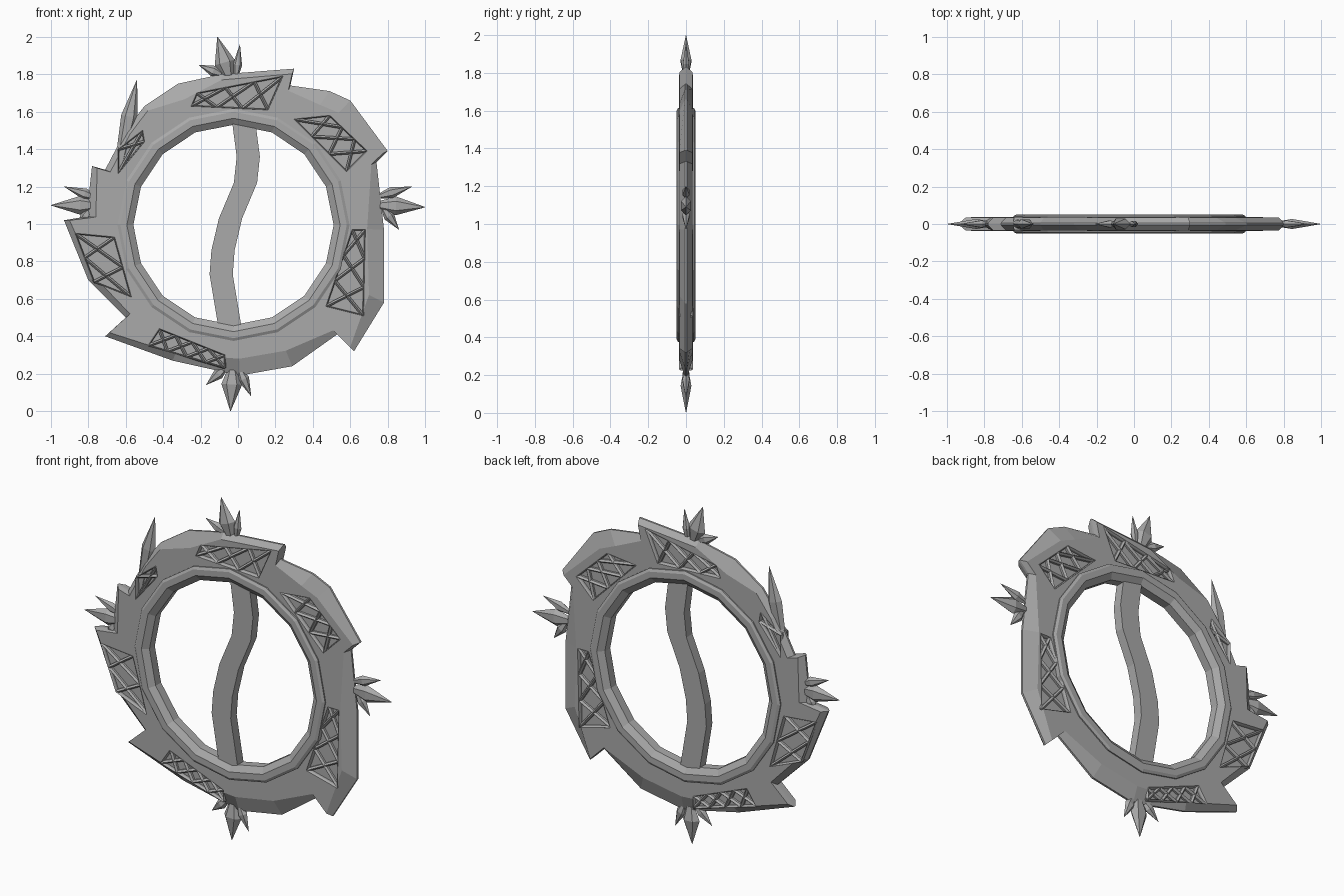
import bpy, bmesh, math
from mathutils import Vector

if "Cube" in bpy.data.objects:
    bpy.data.objects.remove(bpy.data.objects["Cube"])

steel = bpy.data.materials.new("grey_steel")
steel.use_nodes = True
steel.diffuse_color = (0.4, 0.4, 0.4, 1)
steel.node_tree.nodes["Principled BSDF"].inputs["Base Color"].default_value = (0.4, 0.4, 0.4, 1)

CENTRE = Vector((-0.024, 0, 0.995))
Y = Vector((0, 1, 0))


def pt(x, z, y=0):
    """Point from hundredths of a unit."""
    return Vector((x / 100, y, z / 100))


def loft(bm, rings, loop=False):
    """Skin a list of point rings; cap the ends unless it loops."""
    vs = [[bm.verts.new(p) for p in r] for r in rings]
    n = len(vs[0])
    pairs = list(zip(vs, vs[1:])) + ([(vs[-1], vs[0])] if loop else [])
    for a, b in pairs:
        for i in range(n):
            j = (i + 1) % n
            bm.faces.new((a[i], a[j], b[j], b[i]))
    if not loop:
        bm.faces.new(vs[0])
        bm.faces.new(vs[-1])


def finish(name, bm):
    bmesh.ops.recalc_face_normals(bm, faces=bm.faces)
    mesh = bpy.data.meshes.new(name)
    bm.to_mesh(mesh)
    bm.free()
    mesh.materials.append(steel)
    ob = bpy.data.objects.new(name, mesh)
    bpy.context.scene.collection.objects.link(ob)
    return ob


# Bladed body: outline (x, z, bevel width), clockwise from the top left
outline = [(-50, 163, 3), (-32, 175, 9), (-9, 180, 3), (30, 183, 3),
           (28, 174, 3), (49, 171, 9), (60, 166, 9), (80, 139, 3),
           (74, 133, 3), (78, 97, 9), (78, 58, 9), (62, 32, 3),
           (53, 41, 3), (29, 24, 9), (1, 19, 9), (-35, 27, 4),
           (-71, 40, 3), (-60, 50, 3), (-80, 70, 4), (-93, 102, 3),
           (-81, 104, 5), (-78, 131, 3), (-71, 129, 3), (-60, 150, 3)]
bm = bmesh.new()
sections = []
for x, z, bevel in outline:
    out = pt(x, z) - CENTRE
    d = out.normalized()
    inner, edge = CENTRE + d * 0.59, CENTRE + out
    brim = edge - d * bevel / 100
    sections.append([inner + Y * 0.035, brim + Y * 0.035, edge + Y * 0.006,
                     edge - Y * 0.006, brim - Y * 0.035, inner - Y * 0.035])
loft(bm, sections, loop=True)
body = finish("bladed_body", bm)

# Lattice panels: inner edge start and end, outer edge end and start, cells
panels = [((-25, 163), (16, 161), (24, 179), (-22, 170), 3),
          ((30, 156), (58, 128), (69, 139), (49, 158), 3),
          ((61, 97), (47, 56), (67, 51), (68, 97), 3),
          ((-7, 23), (-48, 35), (-42, 44), (-7, 30), 4),
          ((-57, 61), (-66, 93), (-87, 95), (-77, 69), 2),
          ((-64, 127), (-50, 144), (-51, 150), (-64, 140), 1)]


def bar(bm, a, b, w):
    """Ridged bar through the full thickness of the body."""
    s = (b - a).normalized().cross(Y) * w
    section = [Y * 0.037, s + Y * 0.026, s - Y * 0.026,
               Y * -0.037, -s - Y * 0.026, Y * 0.026 - s]
    loft(bm, [[p + q for q in section] for p in (a, b)])


cut, bars = bmesh.new(), bmesh.new()
for *corners, cells in panels:
    a, b, c, d = [pt(*p) for p in corners]
    for side in (-1, 1):
        loft(cut, [[p + Y * side * h for p in (a, b, c, d)] for h in (0.014, 0.08)])
    for i in range(cells):
        t, u = i / cells, (i + 1) / cells
        bar(bars, a.lerp(b, t), d.lerp(c, u), 0.009)
        bar(bars, d.lerp(c, t), a.lerp(b, u), 0.009)
    for p, q in ((a, b), (b, c), (c, d), (d, a)):
        bar(bars, p, q, 0.005)
finish("panel_lattice", bars)
cutter = finish("panel_cutter", cut)
cutter.hide_render = True
mod = body.modifiers.new("recesses", "BOOLEAN")
mod.operation, mod.solver, mod.object = "DIFFERENCE", "EXACT", cutter
bpy.context.view_layer.objects.active = body
bpy.ops.object.modifier_apply(modifier=mod.name)
bpy.data.objects.remove(cutter)

# Sixteen-sided inner ring
profile = [(0.62, 0.042), (0.605, 0.05), (0.57, 0.05), (0.535, 0.025)]
profile += [(r, -y) for r, y in reversed(profile)]
bm = bmesh.new()
rings = []
for i in range(16):
    t = math.tau * i / 16
    d = Vector((math.cos(t), 0, math.sin(t)))
    rings.append([CENTRE + d * r + Y * y for r, y in profile])
loft(bm, rings, loop=True)
finish("inner_ring", bm)

# S-shaped hand grip across the opening
path = [(3, 155), (5.5, 136), (4, 122), (-4, 103), (-8, 86), (-9, 73), (-4, 43)]
bm = bmesh.new()
rings = []
for x, z in path:
    rings.append([pt(x + sx * 6.2, z, sy * 0.028)
                  for sx, sy in ((-1, -1), (1, -1), (1, 1), (-1, 1))])
loft(bm, rings)
finish("hand_grip", bm)


# Faceted spikes
def spike(bm, base, tip, w, widest=0.35):
    a, b = pt(*base), pt(*tip)
    s = (b - a).normalized().cross(Y) * w / 100
    depth = Y * (0.008 + w * 0.0045)
    rings = []
    for t, k in ((0, 0.5), (widest, 1), (1, 0.02)):
        rings.append([a.lerp(b, t) + (s * math.cos(n * math.pi / 3)
                      + depth * math.sin(n * math.pi / 3)) * k for n in range(6)])
    loft(bm, rings)


clusters = {
    "top": [((-5, 179), (-11, 200), 5.5), ((-1, 179), (1, 196), 2.5), ((-9, 180), (-21, 185), 3)],
    "right": [((-76, 110), (-100, 110), 5), ((-76, 114), (-93, 120), 3), ((-79, 108), (-86, 97), 3)],
    "left": [((76, 110), (100, 109), 5), ((76, 115), (93, 120), 3), ((78, 108), (86, 97), 3)],
    "bottom": [((-3, 22), (-4, 0), 5.5), ((-7, 23), (-17, 14), 3), ((1, 22), (7, 8), 3)]}
for name, spikes in clusters.items():
    bm = bmesh.new()
    for s in spikes:
        spike(bm, *s)
    finish(name + "_spikes", bm)

# Tall thorn at the upper right side of the body
bm = bmesh.new()
spike(bm, (-64, 128), (-54, 177), 4.5, 0.6)
finish("tall_thorn", bm)
